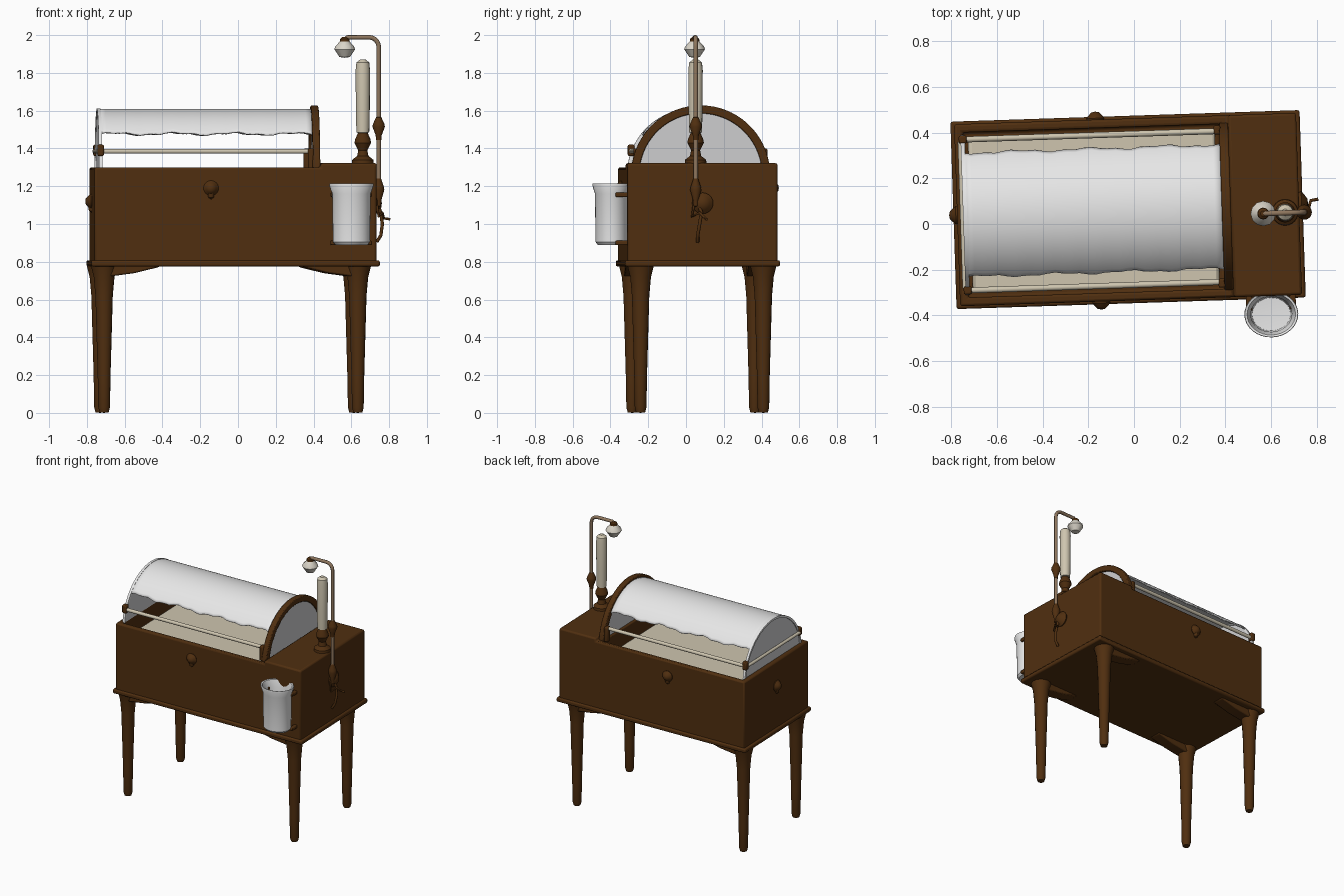
import bpy, bmesh, math
from mathutils import Matrix, Vector

if "Cube" in bpy.data.objects:
    bpy.data.objects.remove(bpy.data.objects["Cube"], do_unlink=True)

# The whole piece stands slightly turned on the ground
PLACE = Matrix.Translation((-0.026, 0.063, 0)) @ Matrix.Rotation(math.radians(1.9), 4, "Z")


def material(name, rgb):
    m = bpy.data.materials.new(name)
    m.use_nodes = True
    m.diffuse_color = (*rgb, 1)
    m.node_tree.nodes["Principled BSDF"].inputs["Base Color"].default_value = (*rgb, 1)
    return m


BROWN = material("dark brown wood", (0.08, 0.028, 0.005))
WHITE = material("white canopy", (0.8, 0.8, 0.8))
PANE = material("pale grey pane", (0.62, 0.62, 0.63))
CREAM = material("cream", (0.62, 0.56, 0.43))
IVORY = material("ivory shade", (0.7, 0.66, 0.58))
TAN = material("tan metal", (0.27, 0.18, 0.11))


def finish(name, bm, mat, bevel=0.0, angle=35):
    bmesh.ops.recalc_face_normals(bm, faces=bm.faces)
    mesh = bpy.data.meshes.new(name)
    bm.to_mesh(mesh)
    bm.free()
    mesh.materials.append(mat)
    obj = bpy.data.objects.new(name, mesh)
    bpy.context.collection.objects.link(obj)
    obj.matrix_world = PLACE
    if bevel:
        mod = obj.modifiers.new("soft edges", "BEVEL")
        mod.width, mod.segments = bevel, 2
    bpy.ops.object.select_all(action="DESELECT")
    bpy.context.view_layer.objects.active = obj
    obj.select_set(True)
    bpy.ops.object.shade_smooth_by_angle(angle=math.radians(angle))
    return obj


def cube(low, high):
    bm = bmesh.new()
    bmesh.ops.create_cube(bm, size=1)
    low, high = Vector(low), Vector(high)
    for v in bm.verts:
        v.co = (low + high) / 2 + v.co * (high - low)
    return bm


def box(name, low, high, mat, bevel=0.0):
    return finish(name, cube(low, high), mat, bevel)


def lathe(name, profile, mat, at=(0, 0, 0), turn=None, scale=(1, 1, 1), steps=24):
    """Spin (radius, height) points about z, then turn and move."""
    bm = bmesh.new()
    verts = [bm.verts.new((r, 0, z)) for r, z in profile]
    edges = [bm.edges.new(pair) for pair in zip(verts, verts[1:])]
    bmesh.ops.spin(bm, geom=verts + edges, cent=(0, 0, 0), axis=(0, 0, 1),
                   angle=math.tau, steps=steps, use_duplicate=False)
    bmesh.ops.remove_doubles(bm, verts=bm.verts, dist=0.0005)
    matrix = Matrix.Translation(at) @ (turn or Matrix()) @ Matrix.Diagonal((*scale, 1))
    bm.transform(matrix)
    return finish(name, bm, mat)


def prism(name, points, direction, mat, bevel=0.0):
    bm = bmesh.new()
    face = bm.faces.new([bm.verts.new(p) for p in points])
    geom = bmesh.ops.extrude_face_region(bm, geom=[face])["geom"]
    bmesh.ops.translate(bm, vec=direction, verts=[g for g in geom if isinstance(g, bmesh.types.BMVert)])
    return finish(name, bm, mat, bevel)


def tube(name, points, radius, mat):
    curve = bpy.data.curves.new(name, "CURVE")
    curve.dimensions = "3D"
    curve.bevel_depth, curve.bevel_resolution, curve.use_fill_caps = radius, 3, True
    spline = curve.splines.new("POLY")
    spline.points.add(len(points) - 1)
    for p, co in zip(spline.points, points):
        p.co = (*co, 1)
    curve.materials.append(mat)
    obj = bpy.data.objects.new(name, curve)
    bpy.context.collection.objects.link(obj)
    obj.matrix_world = PLACE
    bpy.ops.object.select_all(action="DESELECT")
    bpy.context.view_layer.objects.active = obj
    obj.select_set(True)
    bpy.ops.object.convert(target="MESH")
    bpy.ops.object.shade_smooth_by_angle(angle=math.radians(50))


# Cabinet: open tub on one side, raised deck on the other
DECK = 0.45
bm = cube((-0.748, -0.398, 0.79), (0.748, 0.398, 1.30))
bmesh.ops.bisect_plane(bm, geom=bm.verts[:] + bm.edges[:] + bm.faces[:],
                       plane_co=(DECK, 0, 0), plane_no=(1, 0, 0))
tops = sorted((f for f in bm.faces if f.normal.z > 0.9), key=lambda f: f.calc_center_median().x)
bmesh.ops.inset_region(bm, faces=[tops[0]], thickness=0.052)
for face, lift in ((tops[0], -0.14), (tops[1], 0.022)):
    new = bmesh.ops.extrude_discrete_faces(bm, faces=[face])["faces"][0]
    bmesh.ops.translate(bm, vec=(0, 0, lift), verts=new.verts)
finish("cabinet", bm, BROWN, 0.012)
box("base_lip", (-0.764, -0.41, 0.775), (0.764, 0.41, 0.808), BROWN, 0.01)
box("mattress", (-0.69, -0.34, 1.16), (0.39, 0.34, 1.20), CREAM, 0.015)

# Legs with corner gussets
leg = [(0, 0), (0.024, 0.003), (0.031, 0.03), (0.034, 0.2), (0.046, 0.62), (0.055, 0.72), (0.07, 0.78)]
for sx, end in ((-1, "right"), (1, "left")):
    for sy, side in ((-1, "front"), (1, "back")):
        x, y = -0.022 + 0.672 * sx, 0.325 * sy
        lathe(f"{side}_{end}_leg", leg, BROWN, (x, y, 0), steps=16)
        outline = [(0, 0.79), (0.3, 0.79), (0.29, 0.772), (0.16, 0.74), (0.05, 0.725), (0, 0.72)]
        prism(f"{side}_{end}_gusset", [(x - sx * d, y - 0.045, z) for d, z in outline],
              (0, 0.09, 0), BROWN, 0.008)

# Arched canopy
AXIS = 1.26


def arc(x, r, z_end, n=32):
    start = math.asin((z_end - AXIS) / r)
    angles = [start + (math.pi - 2 * start) * i / n for i in range(n + 1)]
    return [(x, r * math.cos(a), AXIS + r * math.sin(a)) for a in angles]


prism("arch_rib", arc(0.41, 0.368, 1.29) + arc(0.41, 0.325, 1.29)[::-1], (0.04, 0, 0), BROWN, 0.006)
prism("arch_pane", arc(0.425, 0.33, 1.29), (0.008, 0, 0), PANE)
prism("end_pane", arc(-0.715, 0.342, 1.29), (0.006, 0, 0), PANE)
prism("end_hoop", arc(-0.722, 0.352, 1.29) + arc(-0.722, 0.337, 1.29)[::-1], (0.018, 0, 0), WHITE)

bm = bmesh.new()
rows = []
for i in range(33):
    x = -0.715 + 1.13 * i / 32
    edge = 1.48 + 0.006 * math.sin(i * 0.7) + 0.004 * math.sin(i * 1.9)
    rows.append([bm.verts.new(p) for p in arc(x, 0.35, edge)])
for a, b in zip(rows, rows[1:]):
    for j in range(len(a) - 1):
        bm.faces.new((a[j], a[j + 1], b[j + 1], b[j]))
canopy = finish("canopy", bm, WHITE)
mod = canopy.modifiers.new("cloth thickness", "SOLIDIFY")
mod.thickness = 0.008

# Side rails, their brackets and the end rail
for s, side in ((-1, "front"), (1, "back")):
    tube(f"{side}_rail", [(-0.71, 0.33 * s, 1.385), (0.42, 0.33 * s, 1.385)], 0.013, CREAM)
    box(f"{side}_rail_bracket", (-0.73, 0.33 * s - 0.018, 1.36), (-0.695, 0.33 * s + 0.018, 1.42), BROWN, 0.008)
    box(f"{side}_rib_foot", (0.385, 0.335 * s - 0.02, 1.29), (0.415, 0.335 * s + 0.02, 1.40), BROWN, 0.008)
tube("end_rail", [(-0.724, -0.32, 1.385), (-0.724, 0.32, 1.385)], 0.011, CREAM)

# Knobs on the cabinet sides, each with a small drop below
knob = [(0, -0.02), (0.036, -0.01), (0.04, 0.004), (0.026, 0.02), (0.016, 0.03), (0, 0.033)]
for name, at, turn in (("front", (-0.13, -0.4, 1.19), (math.pi / 2, "X")),
                       ("back", (-0.13, 0.4, 1.19), (-math.pi / 2, "X")),
                       ("end", (-0.75, 0, 1.12), (-math.pi / 2, "Y"))):
    lathe(f"{name}_knob", knob, BROWN, at, Matrix.Rotation(turn[0], 4, turn[1]))
    lathe(f"{name}_knob_drop", [(0, -0.06), (0.014, -0.05), (0.02, -0.02), (0, 0)], BROWN, at, steps=12)

# Open jar hung on the front
JAR = (0.611, -0.478, 0.89)
jar = [(0, 0), (0.085, 0), (0.098, 0.015), (0.102, 0.27), (0.118, 0.315), (0.116, 0.325),
       (0.106, 0.322), (0.09, 0.27), (0.084, 0.03), (0, 0.025)]
lathe("jar", jar, WHITE, JAR, scale=(1, 0.86, 1), steps=32)
for z in (0.9, 1.155):
    for s in (-1, 1):
        x = JAR[0] + 0.095 * s
        box("jar_bracket", (x - 0.014, -0.46, z - 0.012), (x + 0.014, -0.39, z + 0.012), BROWN, 0.006)

# Candle on a turned stand
CANDLE = (0.686, -0.035, 1.315)
stand = [(0, 0), (0.058, 0), (0.056, 0.025), (0.03, 0.045), (0.024, 0.075),
         (0.044, 0.115), (0.04, 0.135), (0.02, 0.18), (0, 0.185)]
lathe("candle_stand", stand, BROWN, CANDLE)
candle = [(0, 0.16), (0.034, 0.17), (0.037, 0.3), (0.038, 0.5), (0.034, 0.54), (0.015, 0.555), (0, 0.555)]
lathe("candle", candle, CREAM, CANDLE, steps=16)

# Lamp pole with a bent top, hanging shade and turned collars
PX, PY = 0.77, -0.037
bend = [(PX - 0.05 + 0.05 * math.cos(a), PY, 1.938 + 0.05 * math.sin(a))
        for a in (math.pi / 2 * i / 8 for i in range(9))]
tube("lamp_pole", [(PX, PY, 1.12)] + bend + [(0.605, PY, 1.988), (0.59, PY, 1.975)], 0.012, TAN)
SHADE = (0.59, PY, 1.88)
lathe("lamp_shade", [(0, 0), (0.028, 0.004), (0.055, 0.045), (0.05, 0.06), (0.024, 0.088), (0, 0.092)],
      IVORY, SHADE, steps=12)
lathe("shade_cap", [(0.026, 0.085), (0.024, 0.1), (0.012, 0.11), (0, 0.11)], BROWN, SHADE, steps=12)
collar = [(0, -0.075), (0.014, -0.07), (0.016, -0.045), (0.033, 0), (0.03, 0.015), (0.014, 0.05), (0, 0.055)]
lathe("pole_collar", collar, BROWN, (PX, PY, 1.515))
lathe("pole_foot", collar, BROWN, (PX, PY, 1.18), scale=(0.9, 0.9, 1.2))
lathe("pole_mount", knob, BROWN, (0.755, 0.0, 1.11), Matrix.Rotation(math.pi / 2, 4, "Y"), scale=(1.4, 1.4, 1))

# Curled hook and trailing cord under the pole
tube("cord", [(PX - 0.01, PY + 0.01, 1.12), (PX + 0.012, PY + 0.03, 1.06), (PX + 0.02, PY + 0.02, 1.0),
              (PX + 0.012, PY + 0.01, 0.94), (PX - 0.01, PY + 0.01, 0.905)], 0.009, BROWN)
tube("hook", [(PX - 0.01, PY - 0.01, 1.1), (PX, PY - 0.02, 1.04), (PX + 0.02, PY + 0.02, 1.06),
              (PX + 0.03, PY + 0.05, 1.03), (PX + 0.062, PY + 0.055, 1.025)], 0.007, BROWN)
